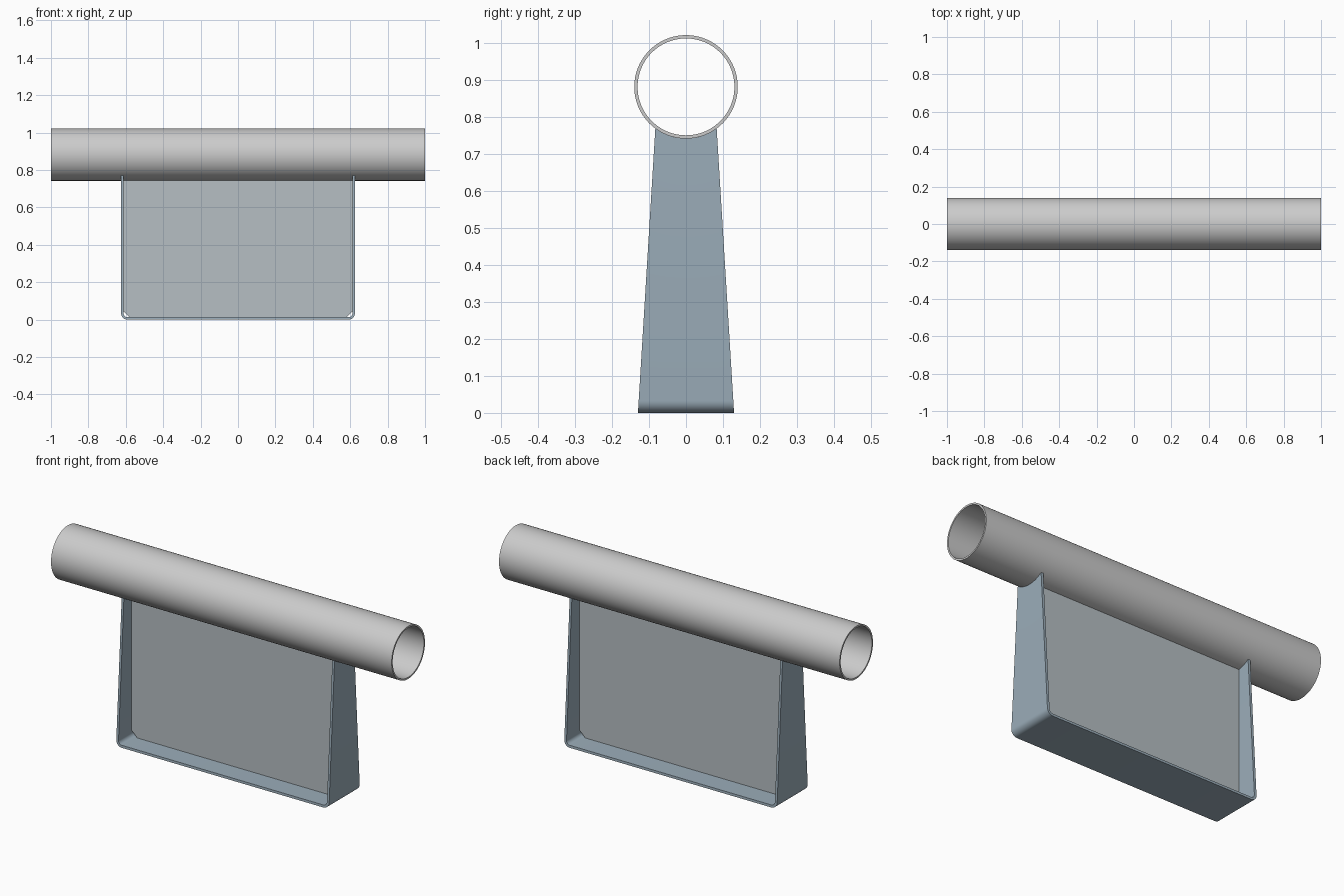
import bpy, bmesh
from math import sin, cos, pi, sqrt

if "Cube" in bpy.data.objects:
    bpy.data.objects.remove(bpy.data.objects["Cube"])

TUBE_R, TUBE_IN, TUBE_Z = 0.14, 0.131, 0.882
HALF_X, THICK, BEND = 0.625, 0.013, 0.033


def material(name, rgb):
    m = bpy.data.materials.new(name)
    m.diffuse_color = (*rgb, 1)
    m.use_nodes = True
    m.node_tree.nodes["Principled BSDF"].inputs["Base Color"].default_value = m.diffuse_color
    return m


def make(name, verts, faces, mat=None):
    me = bpy.data.meshes.new(name)
    me.from_pydata(verts, [], faces)
    bm = bmesh.new()
    bm.from_mesh(me)
    bmesh.ops.recalc_face_normals(bm, faces=bm.faces)
    bm.to_mesh(me)
    bm.free()
    ob = bpy.data.objects.new(name, me)
    bpy.context.collection.objects.link(ob)
    if mat:
        me.materials.append(mat)
    bpy.context.view_layer.objects.active = ob
    bpy.ops.object.select_all(action='DESELECT')
    ob.select_set(True)
    bpy.ops.object.shade_smooth_by_angle(angle=0.6)
    return ob


def grid_faces(rows, cols, wrap_rows=False, wrap_cols=False):
    return [(i * cols + j, i * cols + (j + 1) % cols,
             (i + 1) % rows * cols + (j + 1) % cols, (i + 1) % rows * cols + j)
            for i in range(rows - (not wrap_rows)) for j in range(cols - (not wrap_cols))]


def tube_underside(y):
    return TUBE_Z - sqrt(TUBE_R ** 2 - y ** 2)


steel_blue = material("steel_blue", (0.33, 0.42, 0.49))
panel_grey = material("panel_grey", (0.47, 0.52, 0.55))

# Hollow tube: rectangular wall section revolved about the x axis
N = 96
wall = [(-1, TUBE_R), (1, TUBE_R), (1, TUBE_IN), (-1, TUBE_IN)]
verts = [(x, r * cos(2 * pi * k / N), TUBE_Z + r * sin(2 * pi * k / N))
         for x, r in wall for k in range(N)]
make("tube", verts, grid_faces(4, N, True, True))

# U-shaped strap: tapered legs, bent bottom corners, tops coped to the tube
COLS = 17


def strap_path(inset):
    r = BEND - inset
    cx, cz = HALF_X - BEND, BEND
    arc = [(cx + r * cos(a * pi / 16), cz - r * sin(a * pi / 16)) for a in range(9)]
    right = [(HALF_X - inset, None)] + arc
    return right + [(-x, z) for x, z in reversed(right)]


outer, inner = strap_path(0), strap_path(THICK)
verts = []
for x, z in outer + inner[::-1]:
    for j in range(COLS):
        s = 2 * j / (COLS - 1) - 1
        y = s * (0.083 if z is None else 0.13 - 0.061 * z)
        verts.append((x, y, tube_underside(y) if z is None else z))
rows = len(outer) * 2
faces = grid_faces(rows, COLS, wrap_rows=True)
n = len(outer)
for i in range(n - 1):                       # long side edges of the strap
    k = rows - 1 - i
    for j in (0, COLS - 1):
        faces.append(tuple(r * COLS + j for r in (i, i + 1, k - 1, k)))
make("strap_frame", verts, faces, steel_blue)

# Centre panel with clipped lower corners
hx, zb, clip, hy = HALF_X - THICK, THICK, 0.032, 0.018
zt = TUBE_Z - TUBE_R + 0.001
outline = [(-hx, zt), (-hx, zb + clip), (-hx + clip, zb),
           (hx - clip, zb), (hx, zb + clip), (hx, zt)]
verts = [(x, y, z) for y in (-hy, hy) for x, z in outline]
faces = grid_faces(2, 6, wrap_cols=True) + [tuple(range(6)), tuple(range(6, 12))]
make("centre_panel", verts, faces, panel_grey)
